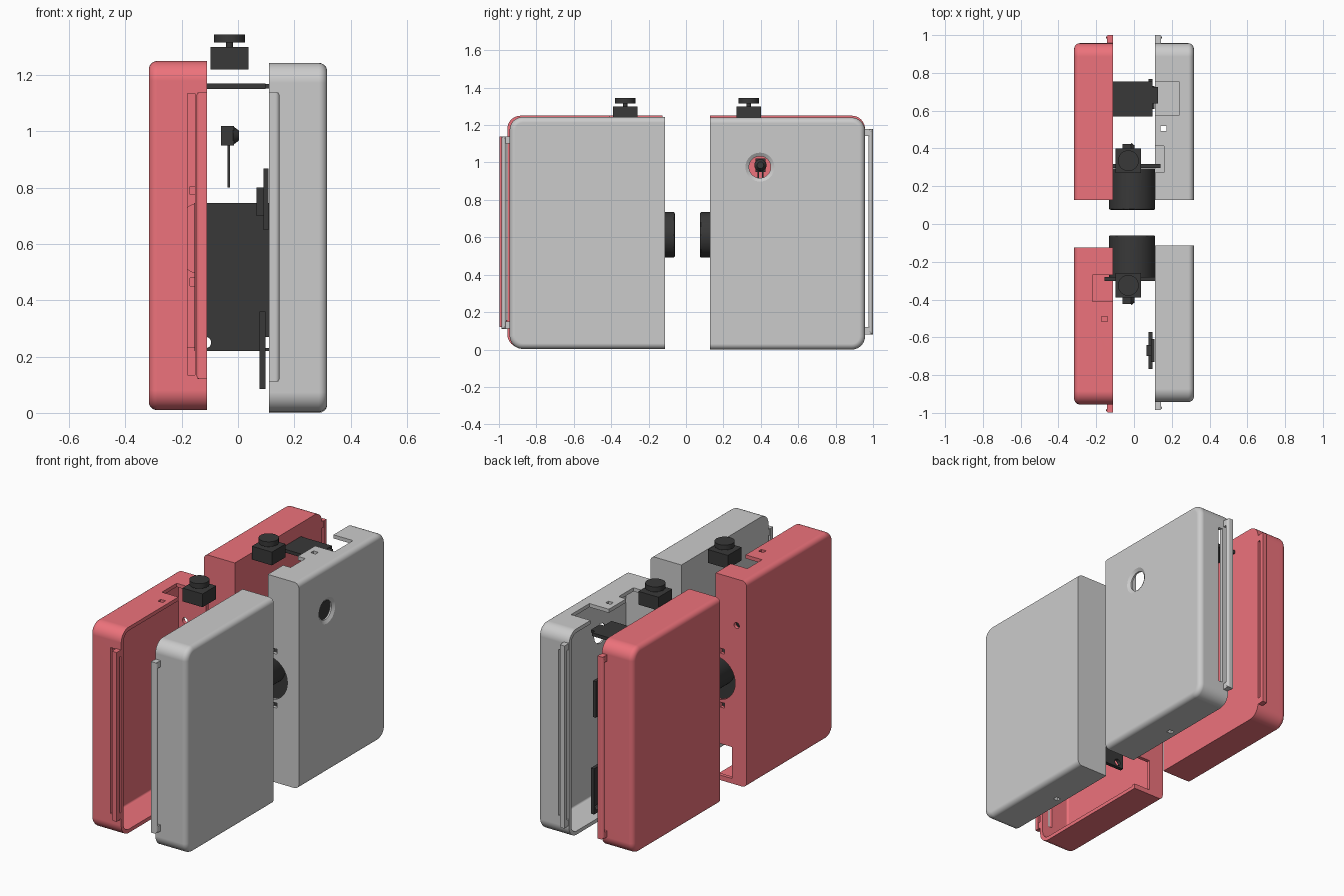
import bpy, bmesh, math
from mathutils import Matrix, Vector

if "Cube" in bpy.data.objects:
    bpy.data.objects.remove(bpy.data.objects["Cube"])

def material(name, rgb):
    m = bpy.data.materials.new(name)
    m.diffuse_color = (*rgb, 1)
    m.use_nodes = True
    m.node_tree.nodes["Principled BSDF"].inputs["Base Color"].default_value = m.diffuse_color
    return m

RED = material("red_plastic", (0.85, 0.17, 0.2))
BLACK = material("black_plastic", (0.04, 0.04, 0.04))
SEAM, LENGTH, DEPTH, HEIGHT, WALL = 0.11, 0.83, 0.207, 1.24, 0.022

def add_box(bm, lo, hi):
    c = [(a + b) / 2 for a, b in zip(lo, hi)]
    s = [abs(b - a) for a, b in zip(lo, hi)]
    return bmesh.ops.create_cube(bm, size=1, matrix=Matrix.Translation(c) @ Matrix.Diagonal((*s, 1)))

def add_cyl(bm, center, r, depth, axis='Z', r2=None, seg=40):
    rot = {'X': Matrix.Rotation(math.pi / 2, 4, 'Y'),
           'Y': Matrix.Rotation(-math.pi / 2, 4, 'X'), 'Z': Matrix()}[axis]
    bmesh.ops.create_cone(bm, cap_ends=True, segments=seg, radius1=r, radius2=r if r2 is None else r2,
                          depth=depth, matrix=Matrix.Translation(center) @ rot)

def bevel(bm, test, r, seg=6):
    edges = [e for e in bm.edges if test(*[v.co for v in e.verts])]
    bmesh.ops.bevel(bm, geom=edges, offset=r, segments=seg, profile=0.5, affect='EDGES')

def finish(name, bm, mat=None, place=None):
    if place:
        for v in bm.verts:
            v.co = place(v.co)
    bmesh.ops.recalc_face_normals(bm, faces=bm.faces[:])
    me = bpy.data.meshes.new(name)
    bm.to_mesh(me)
    bm.free()
    ob = bpy.data.objects.new(name, me)
    bpy.context.collection.objects.link(ob)
    if mat:
        me.materials.append(mat)
    return ob

def activate(ob):
    bpy.ops.object.select_all(action='DESELECT')
    ob.select_set(True)
    bpy.context.view_layer.objects.active = ob

def cut(ob, build, place):
    bm = bmesh.new()
    build(bm)
    c = finish("cutter", bm, None, place)
    m = ob.modifiers.new("cut", 'BOOLEAN')
    m.operation, m.solver, m.object = 'DIFFERENCE', 'EXACT', c
    activate(ob)
    bpy.ops.object.modifier_apply(modifier=m.name)
    bpy.data.objects.remove(c)

def smooth(ob):
    activate(ob)
    bpy.ops.object.shade_smooth_by_angle(angle=math.radians(30))
    w = ob.modifiers.new("flat_faces", 'WEIGHTED_NORMAL')
    w.keep_sharp = True

def rounded_block(bm, lo, hi, corner, rim):
    # corners at the far end, then the rim of the outer face
    add_box(bm, lo, hi)
    bevel(bm, lambda a, b: abs(a.x - b.x) > 0.05 and a.y > hi[1] - 1e-4, corner, 8)
    if rim:
        bevel(bm, lambda a, b: min(a.x, b.x) > hi[0] - 1e-4 and max(a.y, b.y) > lo[1] + 1e-4, rim, 6)

def shell(name, sx, sy, y0, z0, grip):
    # half case: u runs out from the seam, v runs away from the middle
    red, rear = sx < 0, sy > 0
    place = lambda p: Vector((sx * (SEAM + p.x), sy * (y0 + p.y), z0 + p.z))
    bm = bmesh.new()
    rounded_block(bm, (0, 0, 0), (DEPTH, LENGTH, HEIGHT), 0.07, 0.03)
    ob = finish(name, bm, RED if red else None, place)

    def cavity(bm):
        rounded_block(bm, (-0.05, WALL, WALL), (DEPTH - WALL, LENGTH - WALL, HEIGHT - WALL), 0.05, 0.012)
    cut(ob, cavity, place)

    def openings(bm):
        # top notches, screw slots, lens hole, end slot
        add_box(bm, (-0.05, 0.145, HEIGHT - 0.05), (0.11 if red else 0.05, 0.285, HEIGHT + 0.05))
        if rear:
            add_box(bm, (-0.05, 0.45, HEIGHT - 0.05), (0.12 if red else 0.13, 0.625, HEIGHT + 0.05))
        for z in (0, HEIGHT):
            add_box(bm, (0.03, 0.365, z - 0.05), (0.062, 0.392, z + 0.05))
        for z in (0.465, 0.79):
            add_box(bm, (0.03, -0.05, z - z0 - 0.015), (0.06, 0.05, z - z0 + 0.015))
        add_cyl(bm, (0, 0, 0.62 - z0), 0.13, 0.1, 'Y', seg=64)
        add_box(bm, (0.042, LENGTH - 0.05, 0.125), (0.07, LENGTH + 0.05, 1.125))
        if red:
            add_cyl(bm, (0.14, 0, 0.96), 0.018, 0.1, 'Y', seg=24)
            if not rear:
                add_box(bm, (-0.05, -0.05, 0.03), (0.11, 0.06, 0.22))
    cut(ob, openings, place)
    if not red:
        # light hole with a flared mouth
        v = 0.395 - y0
        cut(ob, lambda bm: add_cyl(bm, (DEPTH, v, 0.975), 0.058, 0.15, 'X', seg=48), place)
        cut(ob, lambda bm: add_cyl(bm, (DEPTH - 0.002, v, 0.975), 0.054, 0.024, 'X', 0.094, 48), place)
    smooth(ob)

    # grip strip standing off the far end
    lo, hi = grip[0] - z0, grip[1] - z0
    end = LENGTH + 0.043
    bm = bmesh.new()
    add_box(bm, (0, LENGTH + 0.018, lo), (0.038, end, hi))
    bevel(bm, lambda a, b: a.x > 0.037 and b.x > 0.037, 0.015, 4)
    for z in (lo, hi - 0.04):
        add_box(bm, (0.002, LENGTH - 0.01, z + 0.001), (0.034, end - 0.01, z + 0.039))
    smooth(finish(name + "_grip", bm, RED if red else None, place))

shell("front_red_shell", -1, -1, 0.125, 0.01, (0.12, 1.14))
shell("front_grey_shell", 1, -1, 0.113, 0.003, (0.11, 1.14))
shell("rear_red_shell", -1, 1, 0.127, 0.01, (0.08, 1.18))
shell("rear_grey_shell", 1, 1, 0.127, 0.0, (0.08, 1.18))

def part(name, build):
    bm = bmesh.new()
    build(bm)
    ob = finish(name, bm, BLACK)
    smooth(ob)
    return ob

for side, s, face, yb in (("front", -1, 0.06, 0.325), ("rear", 1, 0.075, 0.335)):
    # push button
    def button(bm):
        add_box(bm, (-0.097, s * yb - 0.065, 1.22), (0.037, s * yb + 0.065, 1.30))
        add_cyl(bm, (-0.03, s * yb, 1.308), 0.012, 0.03)
        add_cyl(bm, (-0.03, s * yb, 1.33), 0.055, 0.03)
    part(side + "_button", button)

    # round sensor lens
    def lens(bm):
        add_cyl(bm, (-0.01, s * (face + 0.11), 0.613), 0.122, 0.22, 'Y', seg=64)
        bevel(bm, lambda a, b: abs(a.y - s * face) < 1e-4 and abs(b.y - s * face) < 1e-4, 0.008, 3)
    part(side + "_sensor_lens", lens)

    # sensor mounting plate with corner holes
    yp = s * (face + 0.232)
    plate = part(side + "_sensor_plate", lambda bm: add_box(
        bm, (-0.155, yp - 0.011, 0.22), (0.14, yp + 0.011, 0.745)))
    def holes(bm):
        for x in (-0.115, 0.105):
            add_cyl(bm, (x, yp, 0.25), 0.02, 0.1, 'Y', seg=24)
    cut(plate, holes, None)

    # indicator light with two pins
    yl = s * 0.398
    def light(bm):
        add_box(bm, (-0.06, yl - 0.026, 0.95), (-0.015, yl + 0.026, 1.02))
        add_cyl(bm, (-0.007, yl, 0.985), 0.033, 0.02, 'X', 0.018, 24)
        for d in (-0.012, 0.012):
            add_box(bm, (-0.037, yl + d - 0.004, 0.80), (-0.029, yl + d + 0.004, 0.96))
    part(side + "_indicator_light", light)

    # small circuit boards near the grey side
    ym = s * 0.67
    lower = part(side + "_lower_board", lambda bm: add_box(
        bm, (0.076, ym - 0.097, 0.085), (0.097, ym + 0.097, 0.36)))
    cut(lower, lambda bm: [add_cyl(bm, (0.085, ym + d, 0.12), 0.018, 0.1, 'X', seg=24)
                           for d in (-0.065, 0.065)], None)
    def upper(bm):
        add_box(bm, (0.09, ym - 0.06, 0.65), (0.109, ym + 0.06, 0.868))
        add_box(bm, (0.066, ym - 0.03, 0.70), (0.1, ym + 0.03, 0.80))
    part(side + "_upper_board", upper)

# charging board under the rear notch
def charger(bm):
    add_box(bm, (-0.157, 0.57, 1.15), (0.098, 0.755, 1.17))
    add_box(bm, (0.06, 0.638, 1.152), (0.127, 0.725, 1.168))
part("rear_charging_board", charger)
